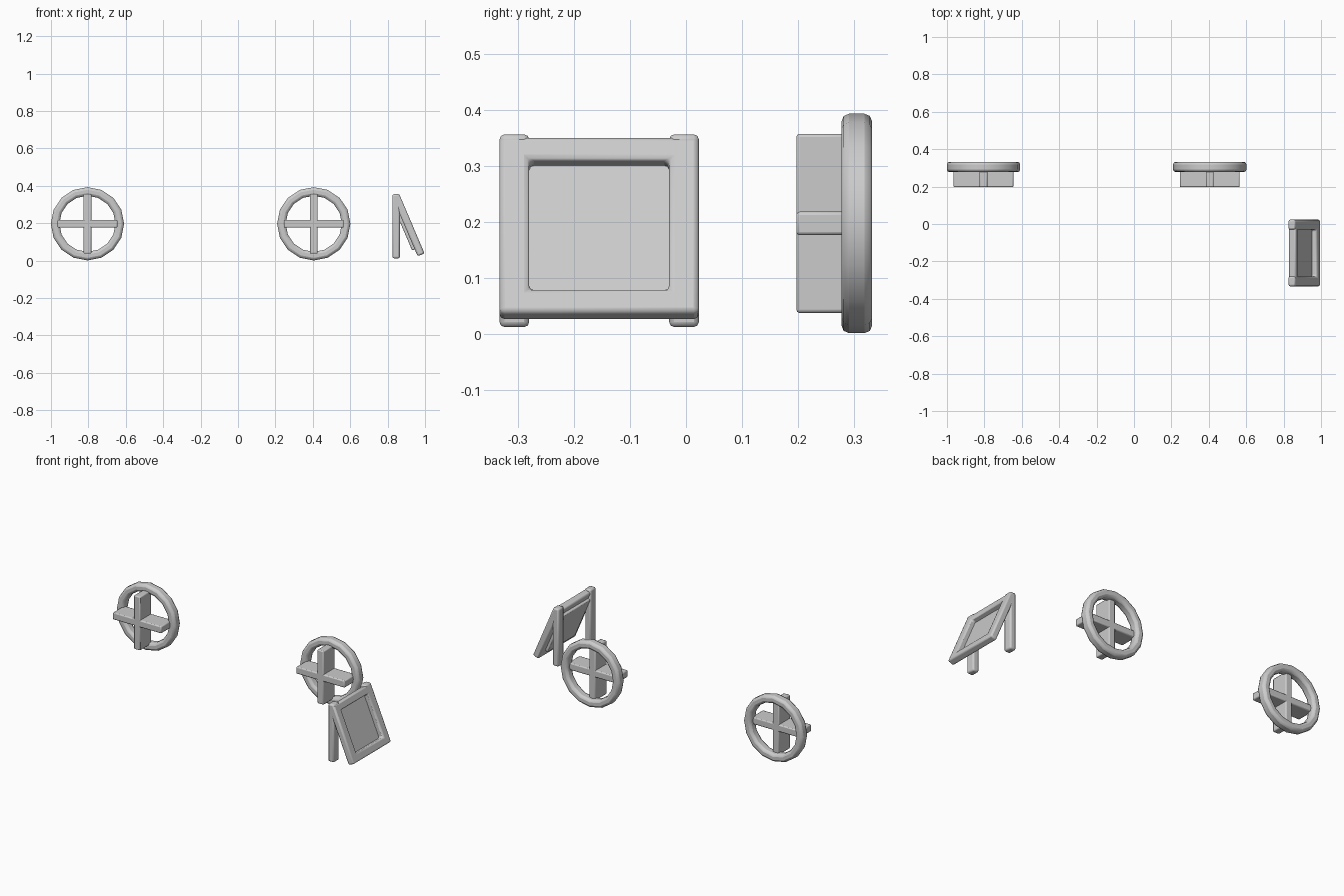
import bpy, bmesh
from math import sin, cos, pi, radians, atan2
from mathutils import Matrix, Vector

cube = bpy.data.objects.get("Cube")
if cube:
    bpy.data.objects.remove(cube)

grey = bpy.data.materials.new("plain grey")
grey.use_nodes = True
colour = (0.6, 0.6, 0.6, 1)
grey.diffuse_color = colour
grey.node_tree.nodes["Principled BSDF"].inputs["Base Color"].default_value = colour


def finish(name, bm, matrix, bevel):
    """Turn a bmesh into a softly bevelled object."""
    bmesh.ops.recalc_face_normals(bm, faces=bm.faces)
    mesh = bpy.data.meshes.new(name)
    bm.to_mesh(mesh)
    bm.free()
    mesh.materials.append(grey)
    obj = bpy.data.objects.new(name, mesh)
    bpy.context.collection.objects.link(obj)
    obj.matrix_world = matrix
    mod = obj.modifiers.new("bevel", 'BEVEL')
    mod.width = bevel
    mod.segments = 2
    mod.limit_method = 'ANGLE'
    mod.angle_limit = radians(40)
    bpy.ops.object.select_all(action='DESELECT')
    obj.select_set(True)
    bpy.context.view_layer.objects.active = obj
    bpy.ops.object.shade_smooth_by_angle(angle=radians(40))
    return obj


def box(name, low, high, bevel, matrix=Matrix()):
    low, high = Vector(low), Vector(high)
    bm = bmesh.new()
    bmesh.ops.create_cube(bm, size=1)
    for v in bm.verts:
        v.co = (low + high) / 2 + v.co * (high - low)
    return finish(name, bm, matrix, bevel)


def ring(name, outer, inner, depth, bevel, matrix):
    """Extruded band between two matching outlines, centred on local z = 0."""
    bm = bmesh.new()
    loops = [[bm.verts.new((x, y, z)) for x, y in outline]
             for outline, z in ((outer, -depth / 2), (outer, depth / 2),
                                (inner, depth / 2), (inner, -depth / 2))]
    n = len(outer)
    for k in range(4):
        a, b = loops[k], loops[(k + 1) % 4]
        for i in range(n):
            j = (i + 1) % n
            bm.faces.new((a[i], a[j], b[j], b[i]))
    return finish(name, bm, matrix, bevel)


def circle(r, n=16):
    return [(r * cos(2 * pi * i / n), r * sin(2 * pi * i / n)) for i in range(n)]


def rectangle(x0, x1, y0, y1):
    return [(x0, y0), (x1, y0), (x1, y1), (x0, y1)]


# Two wheels, each a faceted rim with crossed bars standing out to the front
for side, cx in (("right", -0.805), ("left", 0.405)):
    centre = Matrix.Translation((cx, 0, 0.197))
    ring(side + "_wheel_rim", circle(0.196), circle(0.150), 0.055, 0.014,
         centre @ Matrix.Translation((0, 0.305, 0)) @ Matrix.Rotation(pi / 2, 4, 'X'))
    box(side + "_wheel_upright_bar", (-0.021, 0.197, -0.16), (0.021, 0.305, 0.16), 0.006, centre)
    box(side + "_wheel_cross_bar", (-0.16, 0.197, -0.021), (0.16, 0.305, 0.021), 0.006, centre)

# Stand: two upright legs
for name, y in (("front_leg", -0.333), ("back_leg", -0.030)):
    box(name, (0.826, y, 0.012), (0.865, y + 0.053, 0.356), 0.009)

# Leaning frame: local x along y, local y up the slope, local z out of the face
foot, top = Vector((0.979, 0, 0.031)), Vector((0.845, 0, 0.345))
slope = (top - foot).normalized()
length = (top - foot).length
across = Vector((0, 1, 0))
normal = across.cross(slope)
lean = Matrix((across, slope, normal)).transposed().to_4x4()
lean.translation = foot
ring("board_frame", rectangle(-0.333, 0.023, 0, length),
     rectangle(-0.280, -0.030, 0.046, length - 0.044), 0.04, 0.009, lean)

# Recessed panel that sits proud of the back of the frame
box("board_panel", (-0.285, 0.040, -0.035), (-0.025, length - 0.038, -0.010), 0.005, lean)
